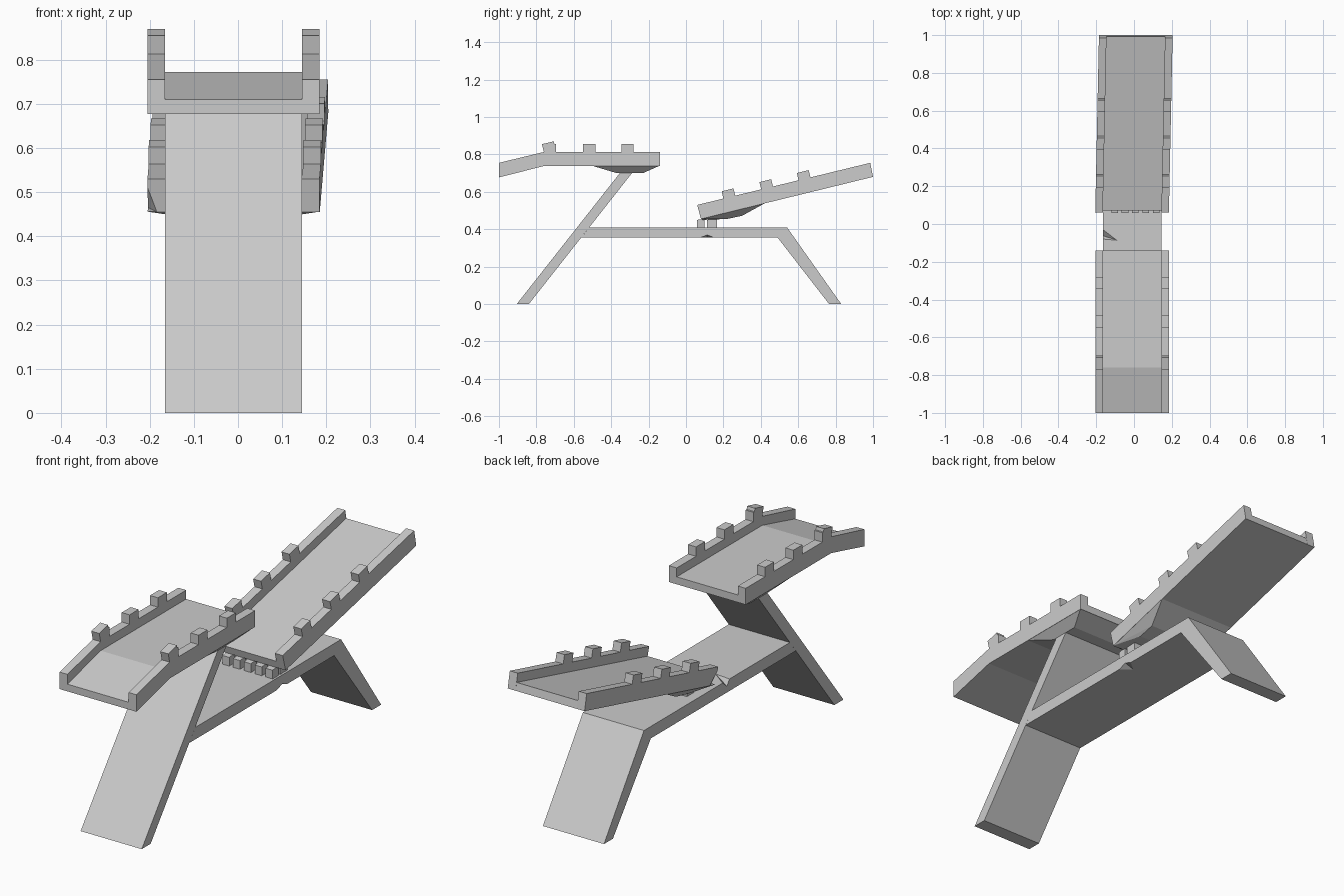
import bpy, bmesh
from mathutils import Vector

if "Cube" in bpy.data.objects:
    bpy.data.objects.remove(bpy.data.objects["Cube"])


def finish(name, bm):
    bmesh.ops.recalc_face_normals(bm, faces=bm.faces[:])
    me = bpy.data.meshes.new(name)
    bm.to_mesh(me)
    bm.free()
    ob = bpy.data.objects.new(name, me)
    bpy.context.collection.objects.link(ob)
    return ob


def prism(name, profile, x0, x1):
    """Extrude a side (y, z) outline from x0 to x1."""
    bm = bmesh.new()
    f = bm.faces.new([bm.verts.new((x0, y, z)) for y, z in profile])
    r = bmesh.ops.extrude_face_region(bm, geom=[f])
    vs = [v for v in r["geom"] if isinstance(v, bmesh.types.BMVert)]
    bmesh.ops.translate(bm, verts=vs, vec=(x1 - x0, 0, 0))
    return finish(name, bm)


def hull(name, pts):
    bm = bmesh.new()
    for p in pts:
        bm.verts.new(p)
    bmesh.ops.convex_hull(bm, input=bm.verts[:])
    return finish(name, bm)


def cut(target, cutter):
    m = target.modifiers.new("cut", 'BOOLEAN')
    m.operation = 'DIFFERENCE'
    m.object = cutter
    m.solver = 'EXACT'
    cutter.hide_render = True
    cutter.hide_set(True)


def battlement(top, starts, width, height):
    """Insert square merlons along the polyline 'top', perpendicular to its slope."""
    out = []
    for a, b in zip(top, top[1:]):
        a, b = Vector(a), Vector(b)
        d = (b - a).normalized()
        n = Vector((-d.y, d.x)) * height
        out.append(a)
        for s in starts:
            if a.x - 1e-4 <= s < b.x:
                p = a + d * ((s - a.x) / d.x)
                q = p + d * width
                out += [p, p + n, q + n, q] if (p - a).length > 1e-3 else [p + n, q + n, q]
    out.append(Vector(top[-1]))
    return [tuple(p) for p in out]


L, R = -0.165, 0.145      # frame sides
OL, OR = -0.205, 0.185    # tray sides

# Frame: long front strut, level beam, rear leg
prism("front_strut", [(-0.905, 0), (-0.84, 0), (-0.285, 0.705), (-0.35, 0.705)], L, R)
beam = prism("beam", [(-0.56, 0.355), (0.49, 0.355), (0.515, 0.383), (0.54, 0.41),
                      (-0.517, 0.41)], L, R)
prism("rear_leg", [(0.515, 0.383), (0.54, 0.41), (0.83, 0), (0.765, 0), (0.49, 0.355)], L, R)

# Chips in the beam edges
cut(beam, hull("beam_top_chip", [(-0.2, 0.02, 0.43), (-0.2, -0.09, 0.43),
                                 (-0.085, -0.088, 0.412), (-0.2, -0.05, 0.37)]))
cut(beam, hull("beam_bottom_chip", [(0.16, 0.05, 0.35), (0.16, 0.175, 0.35),
                                    (0.16, 0.115, 0.374), (0.08, 0.11, 0.35)]))

# Front tray
bottom = [(-0.14, 0.738), (-0.76, 0.738), (-1, 0.677)]
wall = battlement([(-1, 0.755), (-0.76, 0.813), (-0.14, 0.813)],
                  [-0.76, -0.55, -0.345], 0.065, 0.043) + bottom
prism("front_wall_left", wall, OL, L)
prism("front_wall_right", wall, R, OR)
prism("front_floor", [(-1, 0.71), (-0.76, 0.772), (-0.14, 0.772)] + bottom, L, R)
hull("front_mount", [(x, y, 0.739) for x in (OL, OR) for y in (-0.5, -0.142)]
     + [(x, y, 0.7) for x in (L, R) for y in (-0.37, -0.23)])

# Rear tray, tilted up and slightly yawed
bottom = [(1, 0.68), (0.08, 0.455)]
wall = battlement([(0.06, 0.53), (0.985, 0.755)], [0.2, 0.402, 0.602], 0.065, 0.04) + bottom
left = prism("rear_wall_left", wall, OL, L)
rear = [left, prism("rear_wall_right", wall, R, OR),
        prism("rear_floor", [(0.071, 0.489), (0.992, 0.715)] + bottom, L, R)]
rear.append(hull("rear_mount",
                 [(x, y, z) for x in (OL, OR) for y, z in ((0.08, 0.456), (0.42, 0.538))]
                 + [(x, y, z) for x in (L, R)
                    for y, z in ((0.09, 0.45), (0.22, 0.455), (0.3, 0.472))]))
for ob in rear:
    for v in ob.data.vertices:
        v.co.x += 0.021 * (v.co.y - 0.07)
cut(left, hull("rear_wall_chip", [(-0.23, 0.03, 0.43), (-0.23, 0.21, 0.44), (-0.165, 0.05, 0.44),
                                  (-0.23, 0.03, 0.52), (-0.2, 0.04, 0.52), (-0.23, 0.12, 0.52)]))

# Small blocks between beam and rear tray
for i in range(5):
    x = -0.12 + i * 0.055
    for y0, y1 in ((0.058, 0.1), (0.112, 0.165)):
        prism("spacer_block", [(y0, 0.408), (y1, 0.408), (y1, 0.456), (y0, 0.45)], x, x + 0.035)
